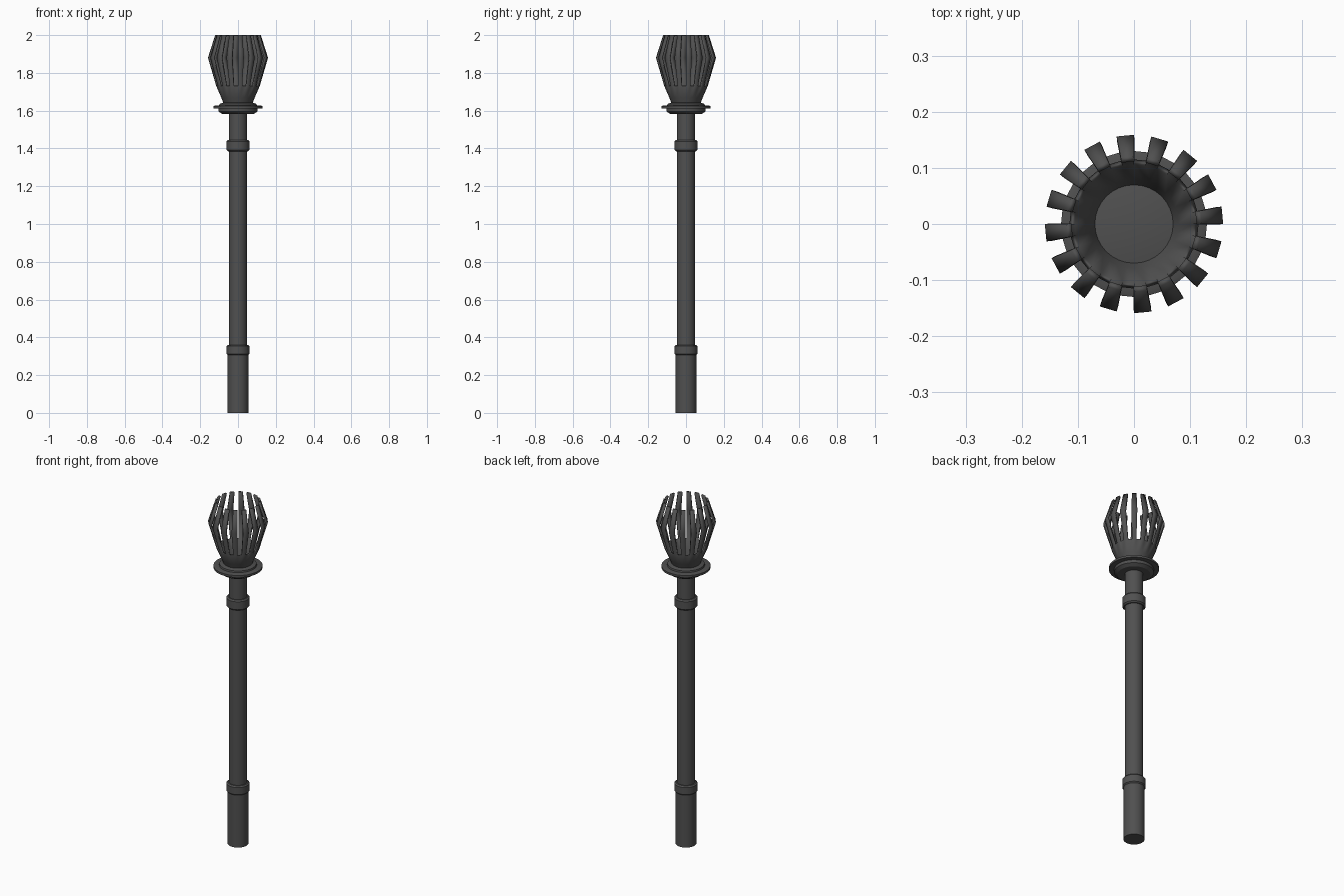
import bpy, bmesh, math

if "Cube" in bpy.data.objects:
    bpy.data.objects.remove(bpy.data.objects["Cube"])

SEG = 32


def lathe(name, profile, cap=True, slotted_from=None):
    """Revolve (radius, z) points; above slotted_from keep every other strip."""
    bm = bmesh.new()
    rings = []
    for r, z in profile:
        rings.append([bm.verts.new((r * math.cos(2 * math.pi * i / SEG),
                                    r * math.sin(2 * math.pi * i / SEG), z))
                      for i in range(SEG)])
    for k in range(len(rings) - 1):
        for i in range(SEG):
            if slotted_from is not None and k >= slotted_from and i % 2:
                continue
            j = (i + 1) % SEG
            bm.faces.new((rings[k][i], rings[k][j], rings[k + 1][j], rings[k + 1][i]))
    bm.faces.new(rings[0][::-1])
    if cap:
        bm.faces.new(rings[-1])
    mesh = bpy.data.meshes.new(name)
    bm.to_mesh(mesh)
    bm.free()
    obj = bpy.data.objects.new(name, mesh)
    bpy.context.collection.objects.link(obj)
    bpy.ops.object.select_all(action='DESELECT')
    obj.select_set(True)
    bpy.context.view_layer.objects.active = obj
    bpy.ops.object.shade_smooth_by_angle(angle=math.radians(25))
    mat = bpy.data.materials.get("dark_iron") or bpy.data.materials.new("dark_iron")
    mat.diffuse_color = (0.08, 0.08, 0.08, 1)
    mat.use_nodes = True
    mat.node_tree.nodes["Principled BSDF"].inputs["Base Color"].default_value = mat.diffuse_color
    mesh.materials.append(mat)
    return obj


def collar(name, z0, z1, r, b=0.007):
    return lathe(name, [(r - b, z0), (r, z0 + b), (r, z1 - b), (r - b, z1)])


# Shaft and thicker lower grip
lathe("shaft", [(0.048, 0.3), (0.048, 1.6)])
lathe("lower_grip", [(0.055, 0.0), (0.055, 0.33)])

# Collars around the shaft
collar("lower_collar", 0.305, 0.36, 0.061)
collar("upper_collar", 1.385, 1.445, 0.061)

# Stepped flange below the basket
lathe("flange", [(0.085, 1.583), (0.103, 1.595), (0.103, 1.612), (0.13, 1.612),
                 (0.13, 1.624), (0.122, 1.627), (0.1, 1.627),
                 (0.098, 1.636), (0.07, 1.645)])

# Basket: solid bowl at the bottom, sixteen bent slats above
basket = lathe("fire_basket", [(0.075, 1.635), (0.088, 1.668), (0.115, 1.73),
                               (0.159, 1.88), (0.121, 2.0)],
               cap=False, slotted_from=2)
solid = basket.modifiers.new("thickness", 'SOLIDIFY')
solid.thickness = 0.01
solid.offset = -1
